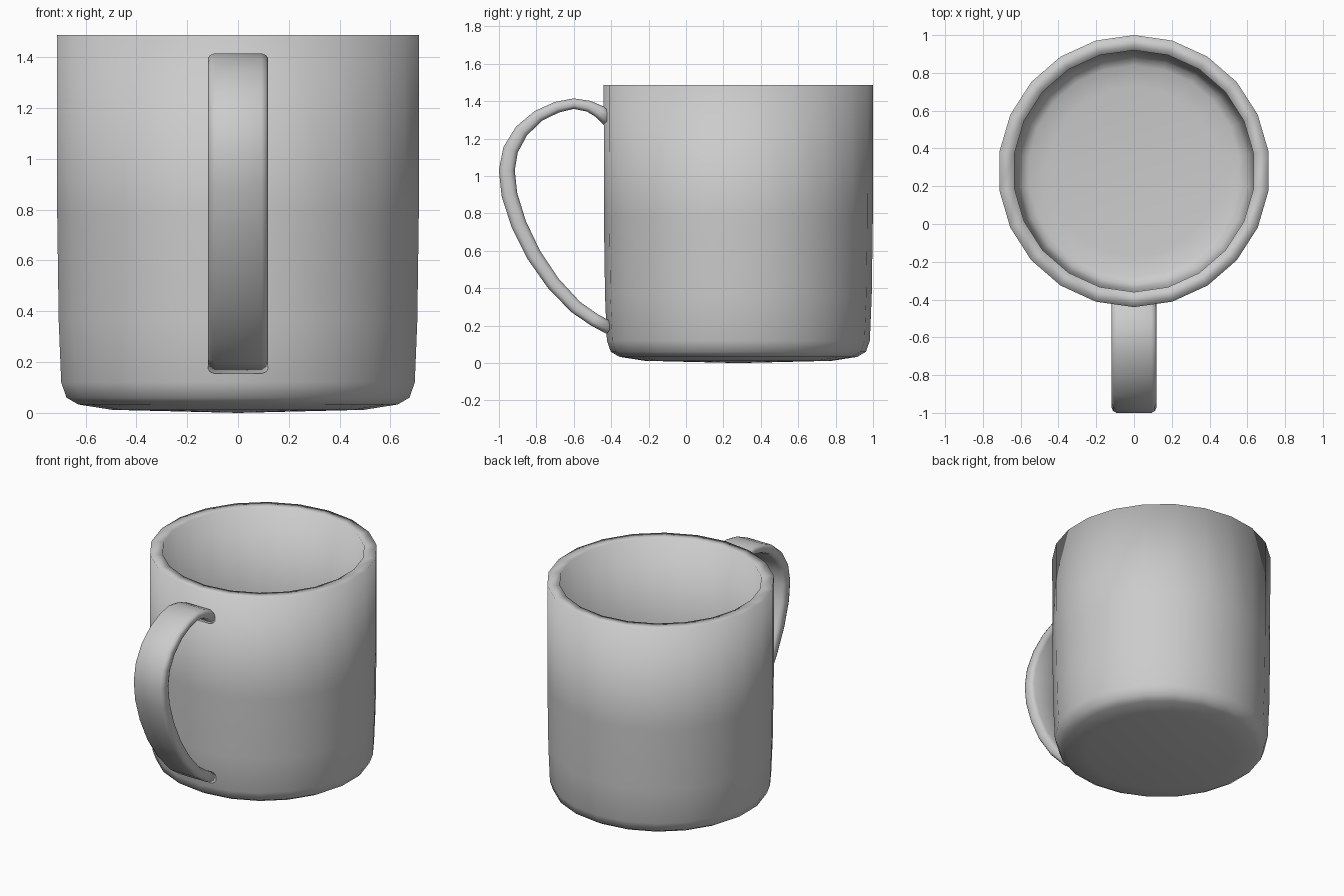
import bpy, bmesh, math
from mathutils import Vector

if "Cube" in bpy.data.objects:
    bpy.data.objects.remove(bpy.data.objects["Cube"])


def make_object(name, bm):
    bmesh.ops.recalc_face_normals(bm, faces=bm.faces)
    mesh = bpy.data.meshes.new(name)
    bm.to_mesh(mesh)
    bm.free()
    mesh.shade_smooth()
    obj = bpy.data.objects.new(name, mesh)
    bpy.context.collection.objects.link(obj)
    return obj


def bridge(bm, a, b):
    n = len(a)
    for i in range(n):
        bm.faces.new((a[i], a[(i + 1) % n], b[(i + 1) % n], b[i]))


# Mug body: lathed wall with rounded base, flat rim and hollow inside
SIDES, CY = 22, 0.28
profile = [(0.50, 0.012), (0.635, 0.033), (0.682, 0.06), (0.703, 0.12),
           (0.713, 0.36), (0.719, 0.78), (0.72, 1.487),
           (0.64, 1.487), (0.64, 0.78), (0.634, 0.36), (0.622, 0.17),
           (0.60, 0.12), (0.56, 0.10), (0.45, 0.088)]
bm = bmesh.new()
rings = []
for r, z in profile:
    rings.append([bm.verts.new((r * math.sin(2 * math.pi * i / SIDES),
                                CY + r * math.cos(2 * math.pi * i / SIDES), z))
                  for i in range(SIDES)])
for a, b in zip(rings, rings[1:]):
    bridge(bm, a, b)
for ring, z in ((rings[0], 0.0), (rings[-1], 0.08)):
    centre = bm.verts.new((0, CY, z))
    for i in range(SIDES):
        bm.faces.new((ring[i], ring[(i + 1) % SIDES], centre))
make_object("mug_body", bm)

# Handle: rounded strap swept along a curve; each point is y, z, thickness
path = [(-0.415, 1.30, 0.075), (-0.46, 1.343, 0.07), (-0.52, 1.373, 0.06),
        (-0.60, 1.387, 0.056), (-0.69, 1.368, 0.06), (-0.79, 1.321, 0.065),
        (-0.88, 1.24, 0.075), (-0.938, 1.14, 0.082), (-0.958, 1.03, 0.085),
        (-0.944, 0.90, 0.085), (-0.895, 0.745, 0.083), (-0.815, 0.58, 0.08),
        (-0.71, 0.427, 0.076), (-0.59, 0.30, 0.072), (-0.49, 0.231, 0.07),
        (-0.405, 0.185, 0.07)]
# Half-width and half-thickness fractions around the strap section
quarter = [(0.118, 0.35), (0.111, 0.75), (0.092, 1.0)]
section = (quarter + [(-x, t) for x, t in reversed(quarter)]
           + [(-x, -t) for x, t in quarter]
           + [(x, -t) for x, t in reversed(quarter)])
bm = bmesh.new()
rings = []
for k, (y, z, thick) in enumerate(path):
    p, q = path[max(k - 1, 0)], path[min(k + 1, len(path) - 1)]
    tangent = Vector((0, q[0] - p[0], q[1] - p[1])).normalized()
    normal = Vector((0, -tangent.z, tangent.y))
    rings.append([bm.verts.new(Vector((x, y, z)) + normal * t * thick / 2)
                  for x, t in section])
for a, b in zip(rings, rings[1:]):
    bridge(bm, a, b)
bm.faces.new(rings[0])
bm.faces.new(rings[-1])
make_object("handle", bm)
